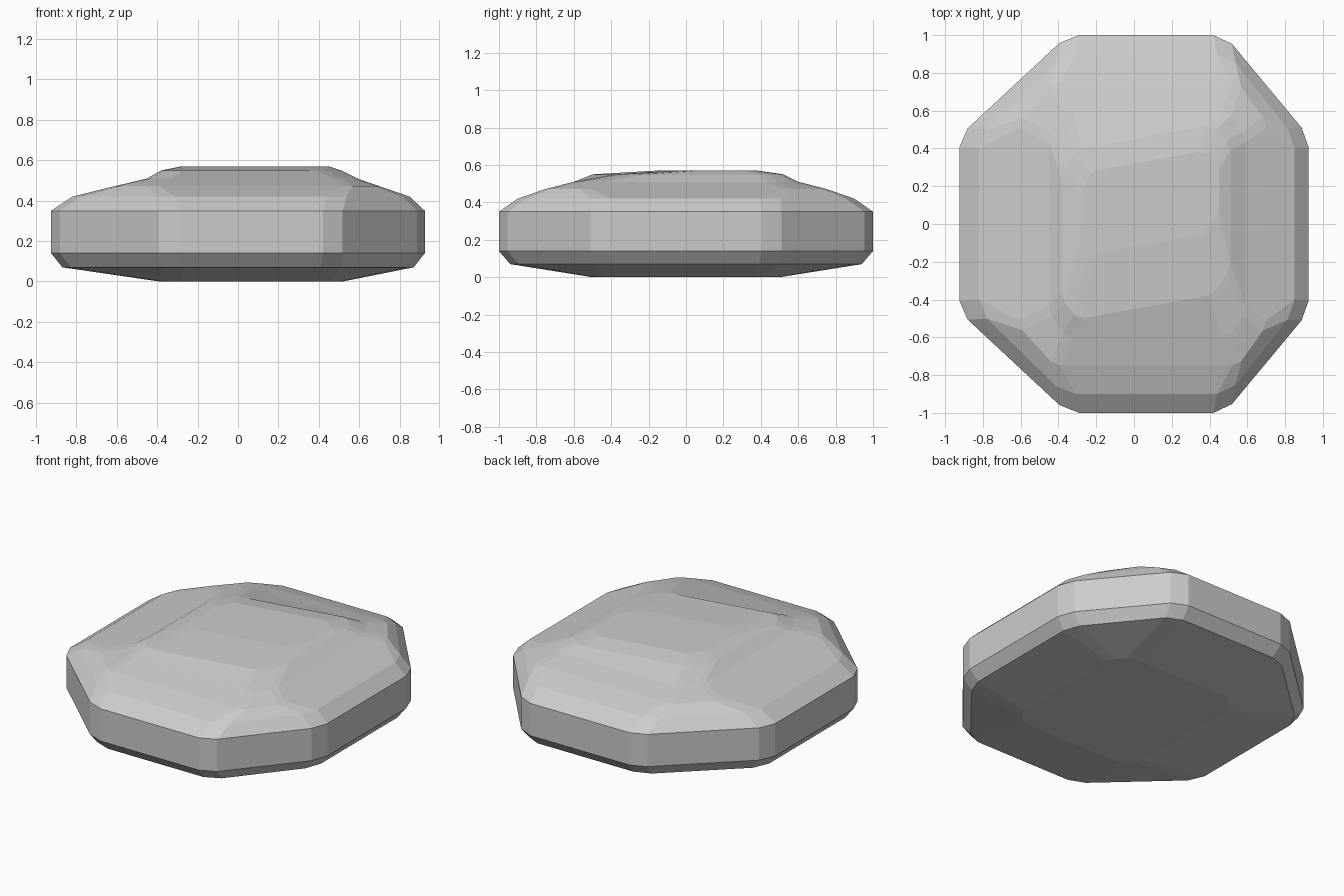
import bpy, bmesh
from mathutils import Vector

if "Cube" in bpy.data.objects:
    bpy.data.objects.remove(bpy.data.objects["Cube"])

# Each level: z, left, right, half depth, back-edge x from / to, side-edge half length,
# corner cut, y shift, skew
LEVELS = [
    (0.00, -0.39, 0.52, 0.50, -0.30, 0.43, 0.41, 0.03, 0.0, 0.0),
    (0.07, -0.87, 0.87, 0.94, -0.34, 0.47, 0.45, 0.06, 0.0, 0.0),
    (0.14, -0.925, 0.925, 1.0, -0.35, 0.48, 0.465, 0.06, 0.0, 0.0),
    (0.35, -0.925, 0.925, 1.0, -0.35, 0.48, 0.465, 0.06, 0.0, 0.0),
    (0.42, -0.82, 0.85, 0.90, -0.37, 0.50, 0.46, 0.06, 0.0, 0.0),
    (0.472, -0.61, 0.70, 0.75, -0.42, 0.55, 0.54, 0.03, 0.0, 0.0),
    (0.51, -0.45, 0.59, 0.60, -0.36, 0.50, 0.46, 0.03, 0.0, 0.0),
    (0.55, -0.38, 0.51, 0.45, -0.30, 0.42, 0.33, 0.03, 0.0, 0.18),
    (0.57, -0.28, 0.45, 0.22, -0.22, 0.37, 0.13, 0.02, 0.1, 0.18),
]


def outline(z, left, right, h, a, b, c, cut, dy, skew):
    """Irregular octagon with every corner cut off: 16 points."""
    octagon = [(a, -h), (b, -h), (right, -c), (right, c),
               (b, h), (a, h), (left, c), (left, -c)]
    pts = [Vector((x, y + dy + skew * x, z)) for x, y in octagon]
    ring = []
    for i, p in enumerate(pts):
        for q in (pts[i - 1], pts[(i + 1) % 8]):
            ring.append(p + (q - p).normalized() * cut)
    return ring


# Flat faceted stone, lofted through the levels
bm = bmesh.new()
rings = [[bm.verts.new(p) for p in outline(*lv)] for lv in LEVELS]
for lo, hi in zip(rings, rings[1:]):
    for i in range(16):
        j = (i + 1) % 16
        bm.faces.new((lo[i], lo[j], hi[j], hi[i]))
bm.faces.new(rings[0][::-1])
bm.faces.new(rings[-1])
bmesh.ops.recalc_face_normals(bm, faces=bm.faces)

mesh = bpy.data.meshes.new("flat_stone")
bm.to_mesh(mesh)
bm.free()
stone = bpy.data.objects.new("flat_stone", mesh)
bpy.context.collection.objects.link(stone)
